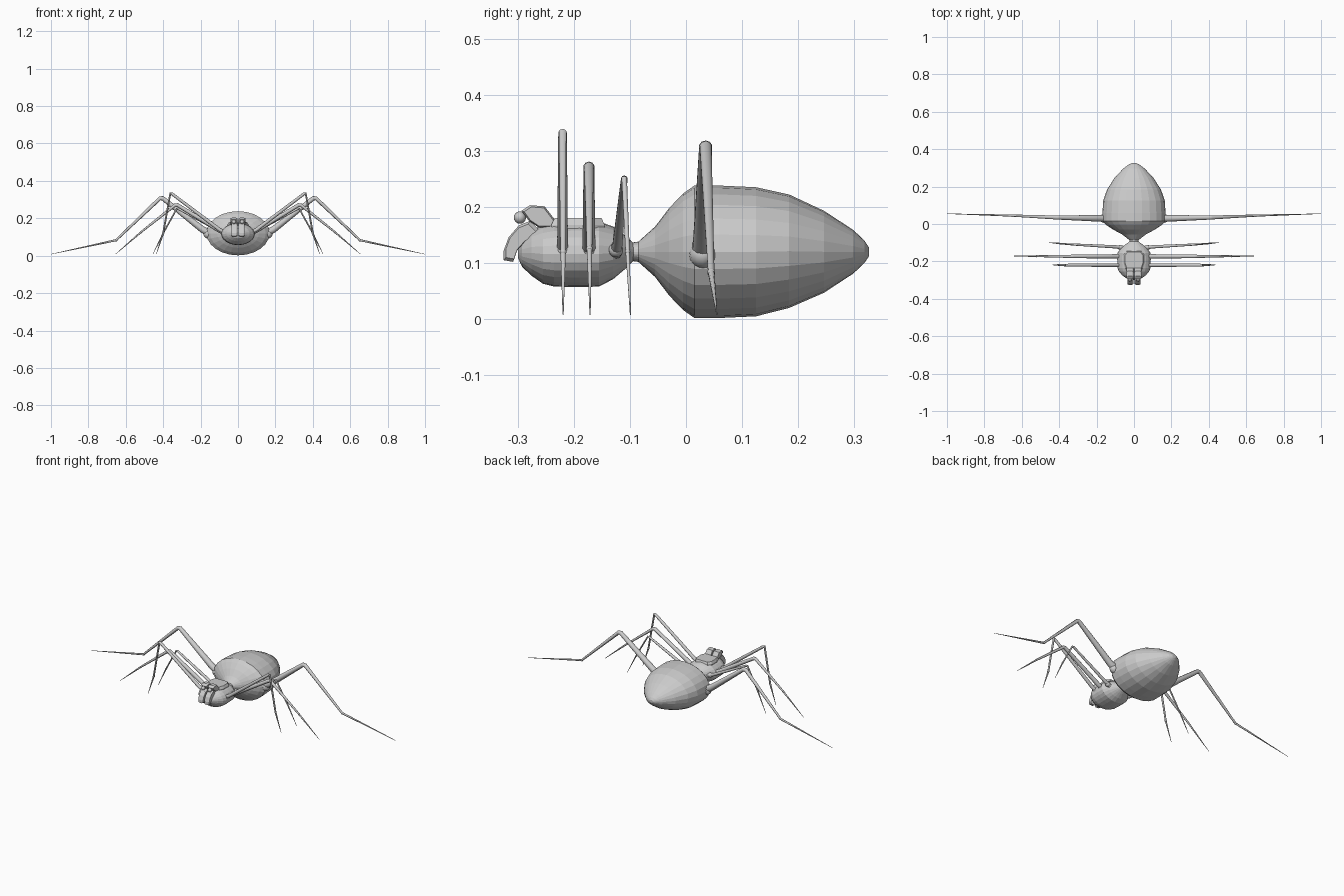
import bpy, bmesh, math
from mathutils import Vector

cube = bpy.data.objects.get("Cube")
if cube:
    bpy.data.objects.remove(cube, do_unlink=True)

GREY = (0.6, 0.6, 0.6, 1)
mat = bpy.data.materials.new("plain grey")
mat.use_nodes = True
mat.diffuse_color = GREY
mat.node_tree.nodes["Principled BSDF"].inputs["Base Color"].default_value = GREY


def finish(name, bm, smooth=None):
    bmesh.ops.recalc_face_normals(bm, faces=bm.faces[:])
    mesh = bpy.data.meshes.new(name)
    bm.to_mesh(mesh)
    bm.free()
    mesh.materials.append(mat)
    ob = bpy.data.objects.new(name, mesh)
    bpy.context.collection.objects.link(ob)
    if smooth:
        bpy.ops.object.select_all(action='DESELECT')
        ob.select_set(True)
        bpy.context.view_layer.objects.active = ob
        bpy.ops.object.shade_smooth_by_angle(angle=math.radians(smooth))
    return ob


def loft(bm, rings):
    """Bridge successive rings of points and cap both ends."""
    loops = [[bm.verts.new(p) for p in ring] for ring in rings]
    n = len(loops[0])
    for a, b in zip(loops, loops[1:]):
        for i in range(n):
            j = (i + 1) % n
            bm.faces.new((a[i], a[j], b[j], b[i]))
    bm.faces.new(loops[0])
    bm.faces.new(loops[-1])


def body(name, profile, ratio, segments, smooth=None):
    """Lathed body along y; profile rows are y, centre z, half height."""
    bm = bmesh.new()
    angles = [math.tau * i / segments for i in range(segments)]
    loft(bm, [[(r * ratio * math.cos(a), y, z + r * math.sin(a)) for a in angles]
              for y, z, r in profile])
    return finish(name, bm, smooth)


def tube(bm, path, radii, sides):
    """Tapered tube through points in one x-z plane."""
    pts = [Vector(p) for p in path]
    rings = []
    for i, p in enumerate(pts):
        before = (p - pts[i - 1]).normalized() if i else Vector()
        after = (pts[i + 1] - p).normalized() if i < len(pts) - 1 else Vector()
        t = (before + after).normalized()
        u = t.cross(Vector((0, 1, 0))).normalized()
        v = t.cross(u)
        rings.append([p + radii[i] * (u * math.cos(a) + v * math.sin(a))
                      for a in (math.tau * k / sides for k in range(sides))])
    loft(bm, rings)


def ball(bm, centre, size):
    made = bmesh.ops.create_uvsphere(bm, u_segments=12, v_segments=8, radius=1)
    for v in made["verts"]:
        v.co = Vector([c + s * k for c, s, k in zip(centre, size, v.co)])


# Abdomen and waist
body("abdomen", [
    (-0.1, 0.12, 0.016), (-0.085, 0.12, 0.018), (-0.055, 0.12, 0.045),
    (-0.03, 0.12, 0.078), (-0.005, 0.12, 0.104), (0.015, 0.12, 0.118),
    (0.06, 0.12, 0.118), (0.125, 0.12, 0.115), (0.184, 0.121, 0.101),
    (0.246, 0.12, 0.073), (0.298, 0.12, 0.039), (0.318, 0.12, 0.02),
    (0.326, 0.12, 0.008)], 1.43, 24)

# Head and thorax
body("thorax", [
    (-0.299, 0.118, 0.01), (-0.292, 0.118, 0.025), (-0.275, 0.118, 0.041),
    (-0.255, 0.116, 0.053), (-0.235, 0.116, 0.058), (-0.19, 0.116, 0.059),
    (-0.155, 0.116, 0.058), (-0.13, 0.118, 0.047), (-0.11, 0.119, 0.031),
    (-0.094, 0.12, 0.016)], 1.52, 24)

# Raised back plate
bm = bmesh.new()
outline = [(0.045, -0.24), (0.055, -0.21), (0.055, -0.165), (0.04, -0.145)]
outline += [(-x, y) for x, y in reversed(outline)]
loft(bm, [[(x * s, -0.19 + (y + 0.19) * s, z) for x, y in outline]
          for s, z in ((1, 0.15), (1, 0.168), (0.88, 0.18))])
finish("back_plate", bm)

# Paired jaws: an upper block, an eye bead and a hooked fang on each side
UPPER = [(-0.293, 0.193), (-0.278, 0.203), (-0.252, 0.201), (-0.232, 0.175),
         (-0.235, 0.163), (-0.262, 0.163), (-0.28, 0.175)]
FANG = [(-0.278, 0.175), (-0.298, 0.167), (-0.316, 0.146), (-0.325, 0.122),
        (-0.325, 0.105), (-0.308, 0.102), (-0.301, 0.122), (-0.285, 0.14),
        (-0.258, 0.155)]


def slab(bm, outline, x0, x1):
    cy, cz = (sum(c) / len(outline) for c in zip(*outline))
    edge = (x1 - x0) * 0.2
    loft(bm, [[(x, cy + (y - cy) * s, cz + (z - cz) * s) for y, z in outline]
              for x, s in ((x0, 0.85), (x0 + edge, 1), (x1 - edge, 1), (x1, 0.85))])


# Legs: path of x, y, z points, radius at each point, hip socket size
LEGS = {
    "first_leg": ([(0.06, -0.22, 0.118), (0.1, -0.22, 0.14), (0.352, -0.22, 0.33),
                   (0.362, -0.22, 0.333), (0.4, -0.219, 0.12), (0.437, -0.219, 0.008)],
                  [0.011, 0.01, 0.008, 0.007, 0.005, 0.001], 0.014),
    "second_leg": ([(0.06, -0.173, 0.118), (0.1, -0.173, 0.135), (0.324, -0.173, 0.271),
                    (0.336, -0.173, 0.271), (0.52, -0.172, 0.125), (0.655, -0.171, 0.008)],
                   [0.012, 0.012, 0.01, 0.009, 0.005, 0.001], 0.015),
    "third_leg": ([(0.06, -0.125, 0.118), (0.1, -0.122, 0.135), (0.318, -0.11, 0.25),
                   (0.328, -0.11, 0.25), (0.4, -0.104, 0.12), (0.455, -0.099, 0.008)],
                  [0.011, 0.009, 0.006, 0.005, 0.004, 0.001], 0.013),
    "back_leg": ([(0.13, 0.03, 0.11), (0.19, 0.03, 0.14), (0.403, 0.035, 0.307),
                  (0.417, 0.035, 0.307), (0.652, 0.045, 0.083), (1.0, 0.055, 0.008)],
                 [0.021, 0.018, 0.012, 0.011, 0.006, 0.001], 0.025),
}

for side, sign in (("left", 1), ("right", -1)):
    for name, (path, radii, hip) in LEGS.items():
        path = [(x * sign, y, z) for x, y, z in path]
        bm = bmesh.new()
        tube(bm, path, radii, 10)
        x, y, z = path[0]
        ball(bm, (x + sign * hip, y, z + 0.005), (hip * 1.2, hip, hip))
        ball(bm, path[4], [radii[4] * 1.2] * 3)
        finish(f"{side}_{name}", bm, 40)

    bm = bmesh.new()
    slab(bm, UPPER, sign * 0.004, sign * 0.04)
    finish(f"{side}_jaw", bm)
    bm = bmesh.new()
    slab(bm, FANG, sign * 0.004, sign * 0.036)
    finish(f"{side}_fang", bm)
    bm = bmesh.new()
    ball(bm, (sign * 0.022, -0.296, 0.181), (0.012, 0.011, 0.011))
    finish(f"{side}_eye", bm, 40)
